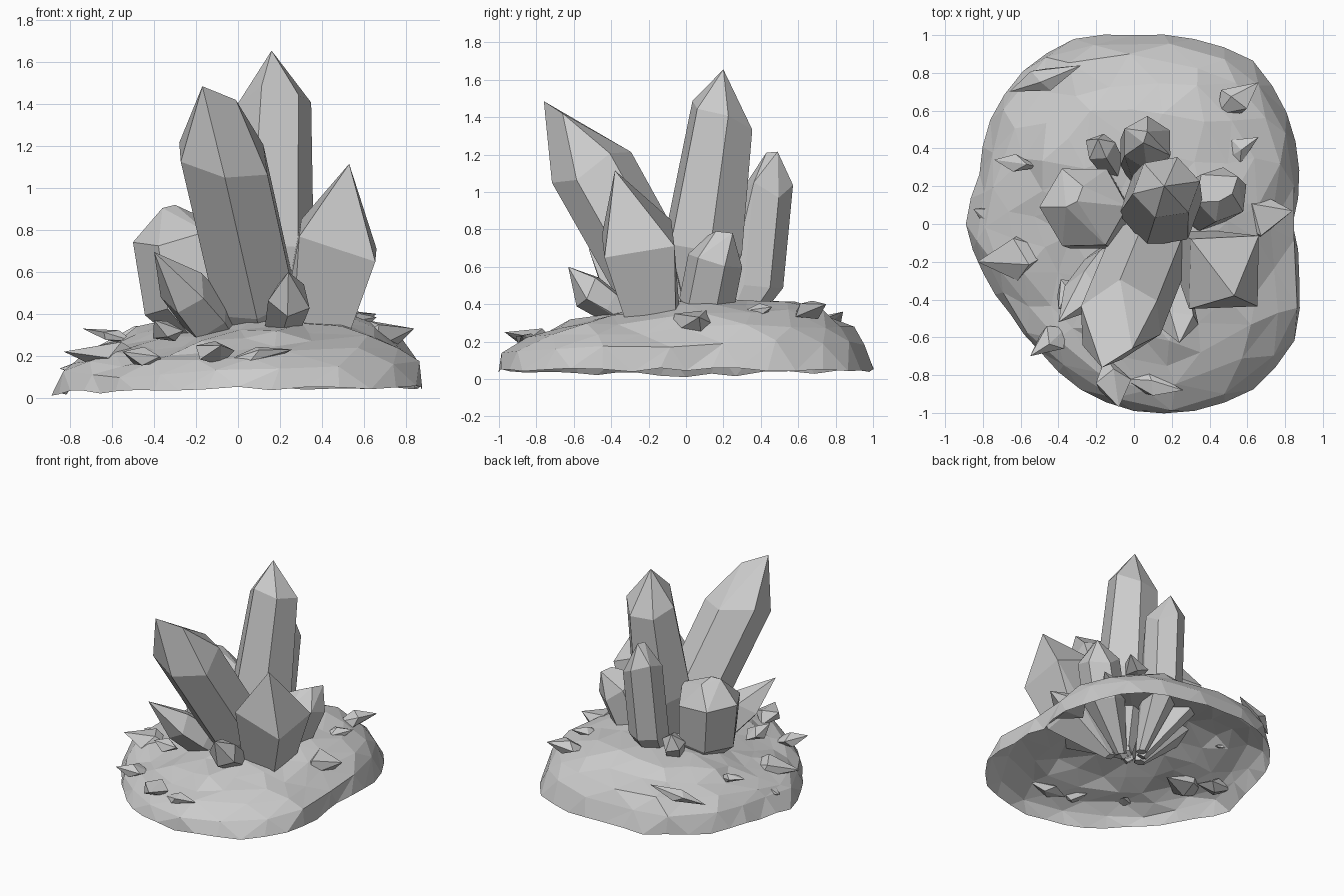
import bpy, bmesh, math, random
from mathutils import Vector as V

if "Cube" in bpy.data.objects:
    bpy.data.objects.remove(bpy.data.objects["Cube"])

random.seed(7)


def finish(bm, name):
    bmesh.ops.recalc_face_normals(bm, faces=bm.faces[:])
    me = bpy.data.meshes.new(name)
    bm.to_mesh(me)
    bm.free()
    ob = bpy.data.objects.new(name, me)
    bpy.context.collection.objects.link(ob)
    return ob


def hull(points, name):
    bm = bmesh.new()
    for p in points:
        bm.verts.new(p)
    res = bmesh.ops.convex_hull(bm, input=bm.verts[:])
    junk = {g for g in res["geom_interior"] + res["geom_unused"]
            if isinstance(g, bmesh.types.BMVert)}
    bmesh.ops.delete(bm, geom=list(junk), context='VERTS')
    bmesh.ops.dissolve_limit(bm, angle_limit=math.radians(2),
                             verts=bm.verts[:], edges=bm.edges[:])
    return finish(bm, name)


def ring(center, axis, r, sides, rot, slide=None):
    q = V((0, 0, 1)).rotation_difference(axis)
    out = []
    for i in range(sides):
        a = math.radians(rot) + math.tau * i / sides
        z = slide[i % len(slide)] if slide else 0
        out.append(center + q @ V((r * math.cos(a), r * math.sin(a), z)))
    return out


def crystal(name, sides, rot, mid, r_mid, top, r_top, tips, slide):
    """Faceted prism: narrow hidden root, wider shoulder, pointed or ridged tip."""
    mid, top = V(mid), V(top)
    axis = (top - mid).normalized()
    root = mid - axis * ((mid.z - 0.08) / max(axis.z, 0.5))
    root = root.lerp(V((0.08, 0.03, 0.08)), 0.6)
    pts = ring(root, axis, 0.04, sides, rot) + ring(mid, axis, r_mid, sides, rot)
    pts += ring(top, axis, r_top, sides, rot, slide) + [V(t) for t in tips]
    return hull(pts, name)


def shard(name, start, tip, r, flat=0.6, sides=5):
    """Flattened double-ended splinter half sunk in the rock."""
    start, tip = V(start), V(tip)
    axis = (tip - start).normalized()
    mid = start.lerp(tip, 0.45)
    belt = ring(mid, axis, r, sides, random.uniform(0, 70), [0.03, -0.03, 0.01])
    for p in belt:
        p.z = mid.z + (p.z - mid.z) * flat
    return hull([start, tip] + belt, name)


# rock base: open-bottomed faceted dome
RADII = [.84, .92, 1.0, 1.07, 1.03, 1.0, 1.03, 1.0, .94, .86,
         .89, .84, .81, .84, .92, .99, 1.04, 1.08, 1.05, .92]
PROFILE = [(.2, .38, 6), (.42, .37, 10), (.6, .335, 20), (.75, .29, 20),
           (.87, .235, 20), (.96, .16, 20), (1.0, .0, 40)]


def outline(a):
    f = (a / math.tau * 20) % 20
    i = int(f)
    return RADII[i % 20] * (1 - f + i) + RADII[(i + 1) % 20] * (f - i)


bm = bmesh.new()
prev = [bm.verts.new((0, 0, 0.38))]
for k, (t, h, n) in enumerate(PROFILE):
    cur = []
    rim = t == 1.0
    for i in range(n):
        j = 0 if rim else random.uniform(-.25, .25)
        a = math.tau * (i + j + (0.5 if k % 2 and not rim else 0)) / n
        r = outline(a) * (t if rim else min(.985, t + random.uniform(-.03, .03)))
        s, c = math.sin(a), math.cos(a)
        if rim:
            z = 0.015 + 0.035 * abs(r * s) + 0.03 * max(0, c) ** 2
            z = max(0, z + random.uniform(-.015, .01))
        else:
            w = min(1, t * 1.6)
            low = max(0, math.cos(a - math.radians(200))) ** 2
            z = h * (1 + w * (.03 + .17 * s + .11 * c - .17 * low))
            z += random.uniform(-.018, .018)
        cur.append(bm.verts.new((r * c, r * s, z)))
    # stitch neighbouring rings by angle with triangles
    if len(prev) == 1:
        for i in range(n):
            bm.faces.new((prev[0], cur[i], cur[(i + 1) % n]))
    else:
        m = len(prev)
        p = q = 0
        while p < m or q < n:
            po, co = prev[p % m], cur[q % n]
            pn, cn = prev[(p + 1) % m], cur[(q + 1) % n]
            if q < n and (p >= m or (cn.co.xy - po.co.xy).length
                          <= (pn.co.xy - co.co.xy).length):
                bm.faces.new((po, co, cn))
                q += 1
            else:
                bm.faces.new((po, co, pn))
                p += 1
    prev = cur
finish(bm, "rock_base")

# main crystals
crystal("leaning_front_crystal", 6, 30, (.08, -.14, .48), .22, (-.07, -.51, 1.14), .225,
        [(-.17, -.76, 1.485), (-.01, -.66, 1.42)], [-.03, -.04, .07, .09, .02, -.07])
crystal("tall_crystal", 6, 10, (.14, .09, .7), .225, (.17, .19, 1.38), .18,
        [(.16, .2, 1.655)], [.04, -.02, -.03, .0, .08, .05])
crystal("square_right_crystal", 4, 45, (.4, -.19, .35), .19, (.475, -.255, .735), .268,
        [(.53, -.38, 1.115)], [-.02, .05, .03, -.02])
crystal("wide_left_crystal", 6, 0, (-.225, .06, .42), .22, (-.265, .09, .75), .235,
        [(-.3, .12, .92), (-.36, .09, .905), (-.27, .2, .88)], [.02, -.03, .01])
crystal("back_crystal", 6, 30, (.05, .38, .5), .14, (.07, .43, 1.02), .14,
        [(.05, .43, 1.21), (.07, .49, 1.215)], [-.04, .03, .06, .0])
crystal("short_right_crystal", 6, 20, (.37, .11, .4), .15, (.46, .16, .65), .15,
        [(.45, .12, .77), (.52, .16, .79), (.55, .25, .78)], [.01, -.02, .02])
crystal("small_left_crystal", 5, 20, (-.15, -.24, .38), .13, (-.25, -.36, .5), .12,
        [(-.4, -.52, .695)], [.02, -.03, .03, .0, -.01])
crystal("small_front_crystal", 5, 50, (.24, -.41, .4), .085, (.245, -.52, .47), .105,
        [(.24, -.63, .6)], [.01, -.01, .02])
crystal("small_back_crystal", 5, 10, (-.16, .37, .41), .075, (-.18, .41, .49), .085,
        [(-.19, .45, .57)], [.01, -.02])

# splinters scattered over the rock
SHARDS = [
    ((-.42, -.14, .18), (-.83, -.2, .22), .13),
    ((-.5, .3, .27), (-.74, .34, .33), .05),
    ((-.6, -.02, .14), (-.85, .08, .14), .09),
    ((.5, .03, .25), (.84, .07, .33), .15),
    ((.46, .33, .34), (.66, .46, .385), .07),
    ((.44, .58, .34), (.66, .75, .4), .09),
    ((-.15, -.7, .19), (-.08, -.97, .25), .1),
    ((-.05, -.82, .18), (.26, -.88, .23), .07),
    ((-.36, -.55, .17), (-.55, -.7, .22), .08),
    ((-.66, .7, .25), (-.28, .84, .36), .07),
    ((-.3, -.3, .27), (-.4, -.45, .37), .08),
]
for i, (a, b, r) in enumerate(SHARDS):
    shard(f"shard_{i + 1}", a, b, r)
